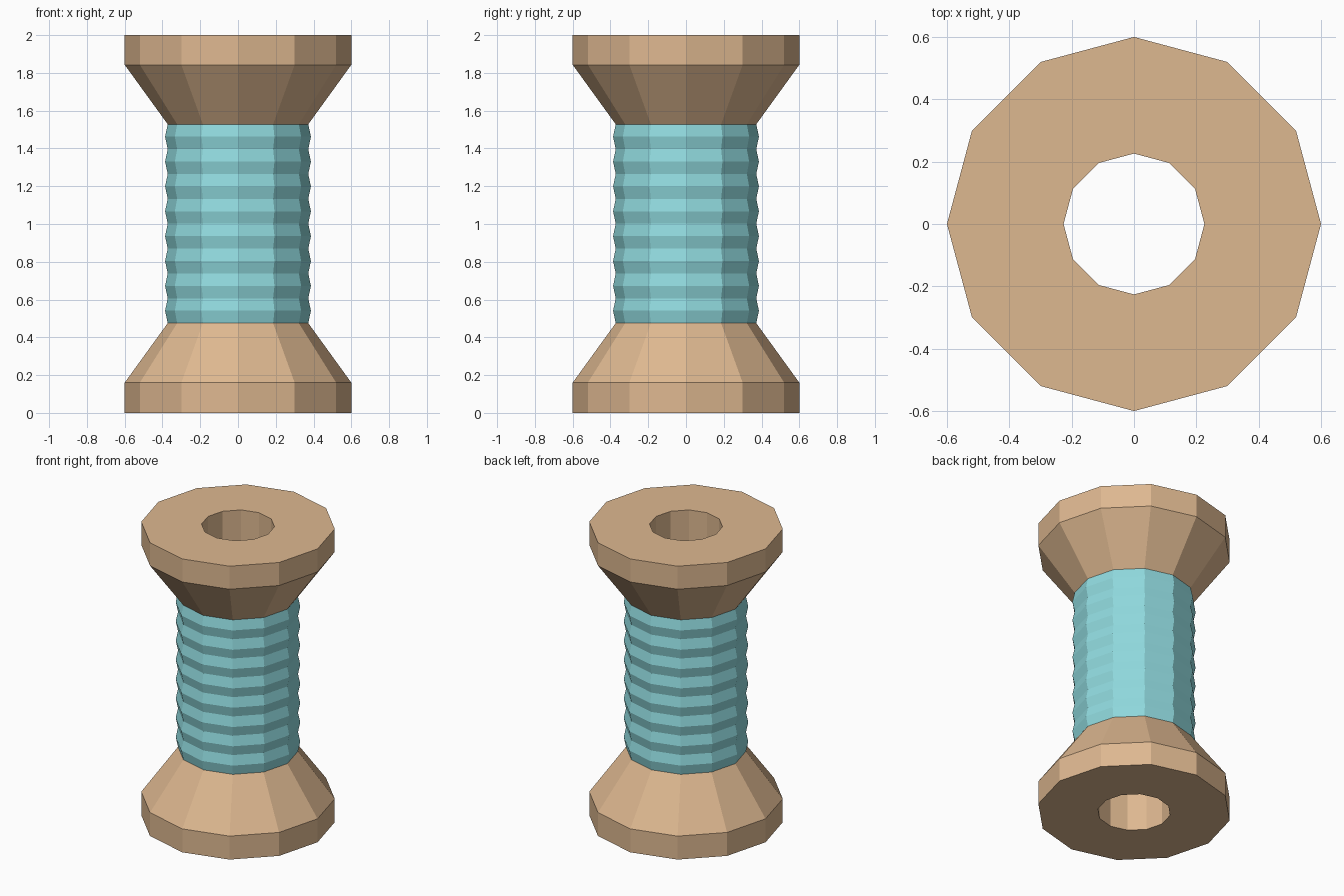
import bpy, math

if "Cube" in bpy.data.objects:
    bpy.data.objects.remove(bpy.data.objects["Cube"])

SIDES = 12
NECK_R, NECK_Z0, NECK_Z1 = 0.372, 0.475, 1.528


def material(name, rgb):
    m = bpy.data.materials.new(name)
    m.diffuse_color = (*rgb, 1)
    m.use_nodes = True
    m.node_tree.nodes["Principled BSDF"].inputs["Base Color"].default_value = m.diffuse_color
    return m


def lathe(name, profile, mat):
    """Spin a list of (radius, z) points around z into a flat-faced surface."""
    verts = [(r * math.cos(2 * math.pi * i / SIDES), r * math.sin(2 * math.pi * i / SIDES), z)
             for r, z in profile for i in range(SIDES)]
    faces = []
    for k in range(len(profile) - 1):
        a, b = k * SIDES, (k + 1) * SIDES
        for i in range(SIDES):
            j = (i + 1) % SIDES
            faces.append((a + i, a + j, b + j, b + i))
    mesh = bpy.data.meshes.new(name)
    mesh.from_pydata(verts, [], faces)
    mesh.materials.append(mat)
    obj = bpy.data.objects.new(name, mesh)
    bpy.context.collection.objects.link(obj)
    return obj


wood = material("wood", (0.73, 0.48, 0.28))
teal = material("teal_thread", (0.28, 0.70, 0.73))

# Wooden spool: upper flange, through hole, lower flange
lathe("wooden_spool", [
    (NECK_R, NECK_Z1), (0.6, 1.843), (0.6, 2.0), (0.226, 2.0),
    (0.226, 0.0), (0.6, 0.0), (0.6, 0.16), (NECK_R, NECK_Z0)], wood)

# Wound thread: eight shallow ridges closing the gap between the flanges
STEPS = 16
lathe("wound_thread", [
    (0.386 if k % 2 else NECK_R, NECK_Z0 + (NECK_Z1 - NECK_Z0) * k / STEPS)
    for k in range(STEPS + 1)], teal)
